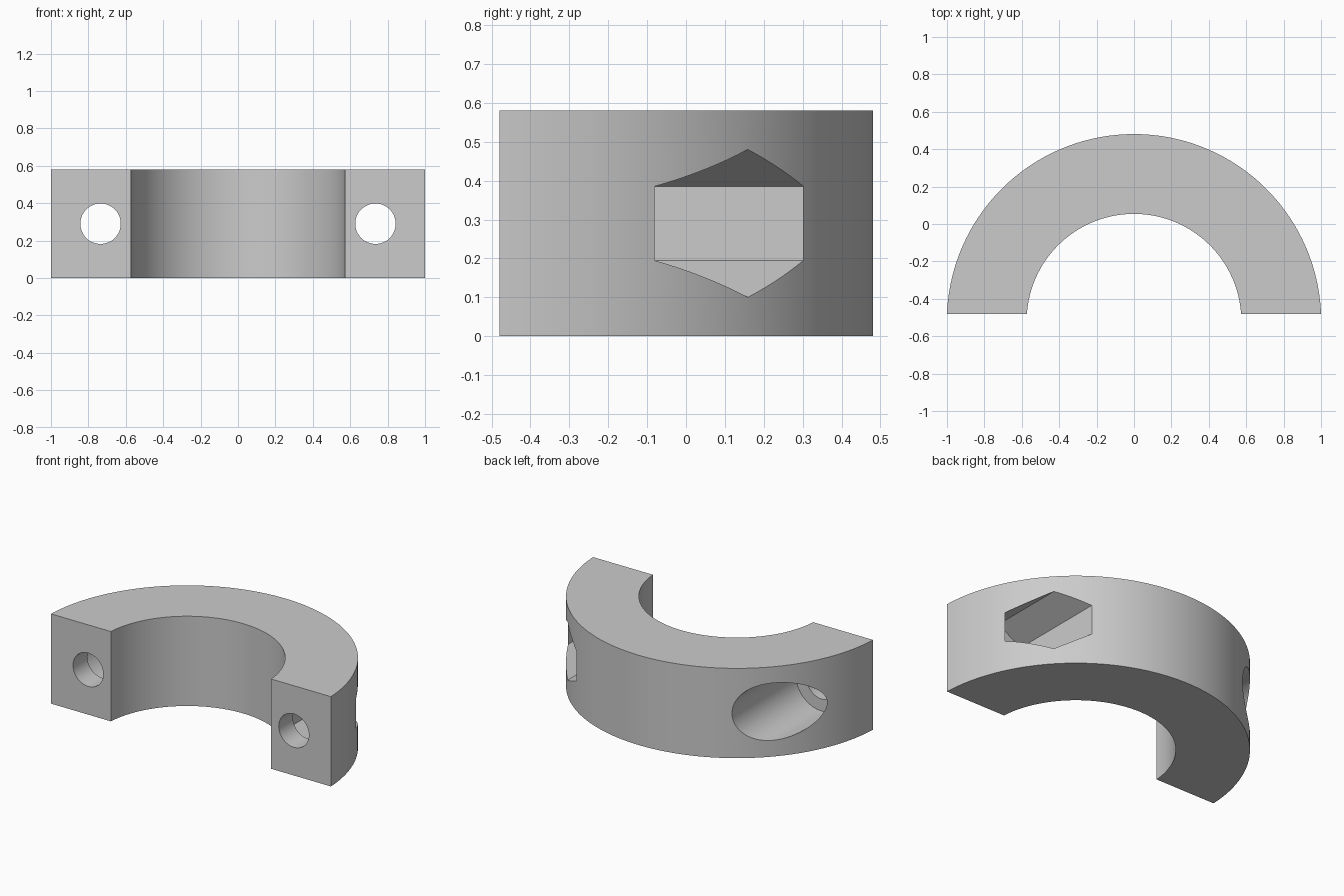
import bpy, bmesh, math

if "Cube" in bpy.data.objects:
    bpy.data.objects.remove(bpy.data.objects["Cube"])

HEIGHT = 0.58
FACE_Y = -0.48                   # flat mating faces
CENTRE_Y = -0.52                 # ring axis, slightly in front of the faces
R_OUT, R_IN = 1.0008, 0.574
BOLT_X, BOLT_Z = 0.735, HEIGHT / 2
FLOOR_Y = -0.335                 # bottom of the bolt head and nut pockets
SEGMENTS = 96

grey = bpy.data.materials.new("grey")
grey.diffuse_color = (0.6, 0.6, 0.6, 1)
grey.use_nodes = True
grey.node_tree.nodes["Principled BSDF"].inputs["Base Color"].default_value = grey.diffuse_color


def arc(radius):
    """Points from the right mating face round to the left one."""
    start = math.asin((FACE_Y - CENTRE_Y) / radius)
    sweep = math.pi - 2 * start
    return [(radius * math.cos(start + sweep * i / SEGMENTS),
             CENTRE_Y + radius * math.sin(start + sweep * i / SEGMENTS))
            for i in range(SEGMENTS + 1)]


# Half ring body: flat profile extruded upward
bm = bmesh.new()
outline = arc(R_OUT) + arc(R_IN)[::-1]
face = bm.faces.new([bm.verts.new((x, y, 0)) for x, y in outline])
ext = bmesh.ops.extrude_face_region(bm, geom=[face])
bmesh.ops.translate(bm, vec=(0, 0, HEIGHT),
                    verts=[v for v in ext["geom"] if isinstance(v, bmesh.types.BMVert)])
bmesh.ops.recalc_face_normals(bm, faces=bm.faces)
mesh = bpy.data.meshes.new("half_clamp_ring")
bm.to_mesh(mesh)
bm.free()
ring = bpy.data.objects.new("half_clamp_ring", mesh)
bpy.context.collection.objects.link(ring)
mesh.materials.append(grey)


def cut(x, radius, y0, y1, sides):
    """Bore a round or polygonal hole along y."""
    bpy.ops.mesh.primitive_cylinder_add(
        vertices=sides, radius=radius, depth=y1 - y0,
        location=(x, (y0 + y1) / 2, BOLT_Z), rotation=(math.pi / 2, 0, 0))
    cutter = bpy.context.object
    cutter.name = "hole_cutter"
    cutter.hide_render = True
    cutter.data.materials.append(grey)
    mod = ring.modifiers.new("hole", 'BOOLEAN')
    mod.operation = 'DIFFERENCE'
    mod.solver = 'EXACT'
    mod.object = cutter
    bpy.context.view_layer.objects.active = ring
    bpy.ops.object.modifier_apply(modifier=mod.name)
    bpy.data.objects.remove(cutter)


# Bolt holes, round head pocket on the left, hexagonal nut pocket on the right
for side in (-1, 1):
    cut(side * BOLT_X, 0.108, -0.7, 0.0, 48)
cut(-BOLT_X, 0.185, FLOOR_Y, 0.8, 64)
cut(BOLT_X, 0.19, FLOOR_Y, 0.8, 6)

# Smooth curved walls, crisp edges
bpy.ops.object.select_all(action='DESELECT')
ring.select_set(True)
bpy.context.view_layer.objects.active = ring
bpy.ops.object.shade_smooth_by_angle(angle=math.radians(25))
